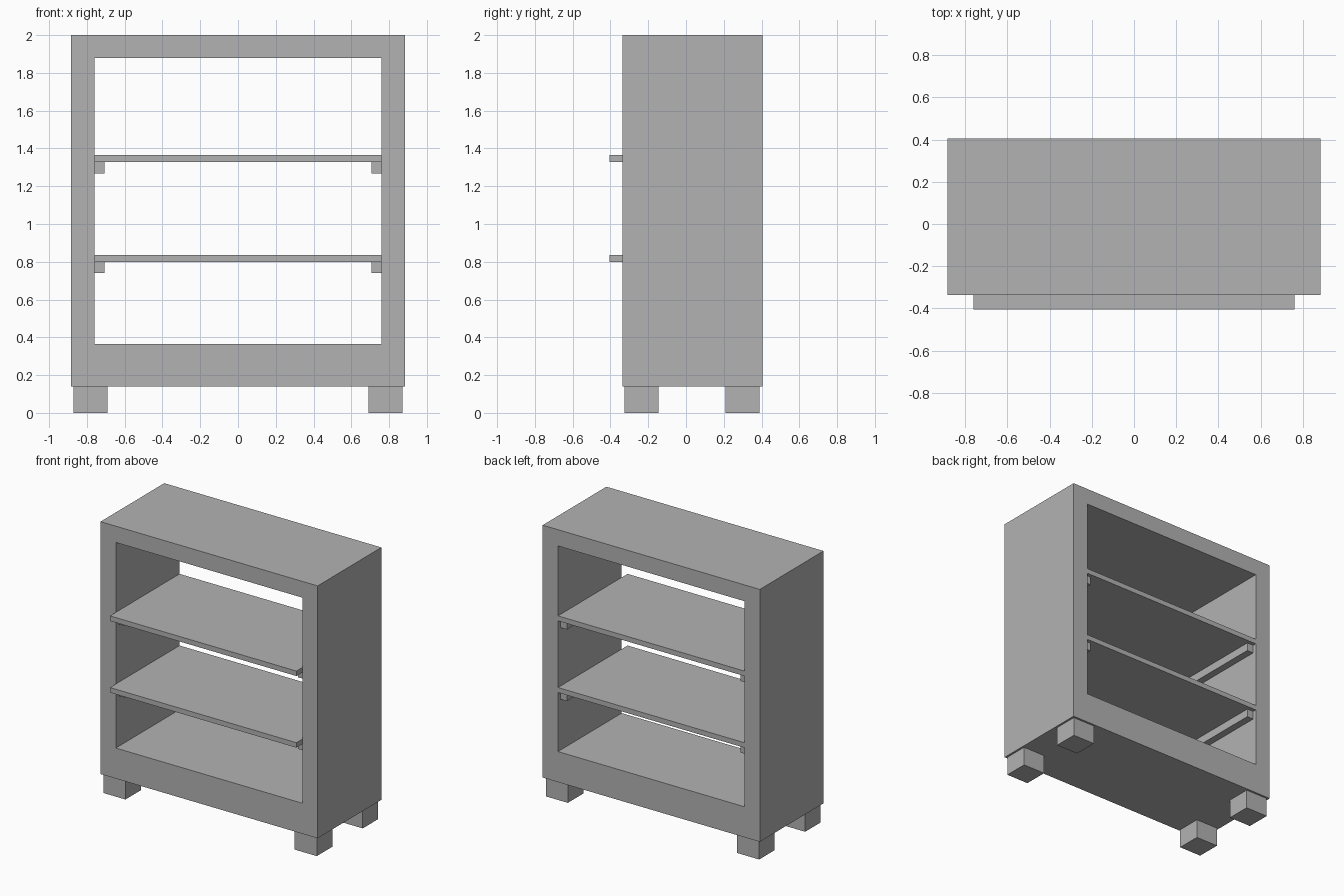
import bpy
import bmesh

cube = bpy.data.objects.get("Cube")
if cube:
    bpy.data.objects.remove(cube, do_unlink=True)

grey = bpy.data.materials.new("plain_grey")
grey.use_nodes = True
GREY = (0.45, 0.45, 0.45, 1)
grey.diffuse_color = GREY
grey.node_tree.nodes["Principled BSDF"].inputs["Base Color"].default_value = GREY


def finish(name, bm):
    bmesh.ops.recalc_face_normals(bm, faces=bm.faces)
    mesh = bpy.data.meshes.new(name)
    bm.to_mesh(mesh)
    bm.free()
    mesh.materials.append(grey)
    obj = bpy.data.objects.new(name, mesh)
    bpy.context.collection.objects.link(obj)
    return obj


def box(name, x, y, z):
    """Box from (min, max) ranges along each axis."""
    bm = bmesh.new()
    bmesh.ops.create_cube(bm, size=1)
    for v in bm.verts:
        v.co = [(r[0] + r[1]) / 2 + c * (r[1] - r[0]) for r, c in zip((x, y, z), v.co)]
    return finish(name, bm)


FRONT, BACK = -0.337, 0.405
INNER = 0.76


# Hollow case, open at front and back
def rect(half, low, high):
    return [(-half, low), (half, low), (half, high), (-half, high)]


bm = bmesh.new()
outer, inner = rect(0.885, 0.14, 2.0), rect(INNER, 0.365, 1.88)
rings = [[bm.verts.new((x, y, z)) for x, z in loop]
         for loop, y in ((outer, FRONT), (outer, BACK), (inner, BACK), (inner, FRONT))]
for i, ring in enumerate(rings):
    following = rings[(i + 1) % 4]
    for j in range(4):
        k = (j + 1) % 4
        bm.faces.new((ring[j], ring[k], following[k], following[j]))
finish("case", bm)

# Shelves that slide out past the front, each on a pair of runners
for level, top in (("lower", 0.837), ("upper", 1.365)):
    under = top - 0.037
    box(level + "_shelf", (-INNER, INNER), (-0.405, BACK), (under, top))
    for side, s in (("left", 1), ("right", -1)):
        xs = sorted((s * (INNER - 0.053), s * INNER))
        box(f"{level}_{side}_runner", xs, (FRONT + 0.028, BACK - 0.028), (under - 0.06, under))

# Block feet
for side, s in (("left", 1), ("right", -1)):
    xs = sorted((s * 0.69, s * 0.87))
    box(f"front_{side}_foot", xs, (-0.325, -0.145), (0, 0.14))
    box(f"back_{side}_foot", xs, (0.21, 0.39), (0, 0.14))
